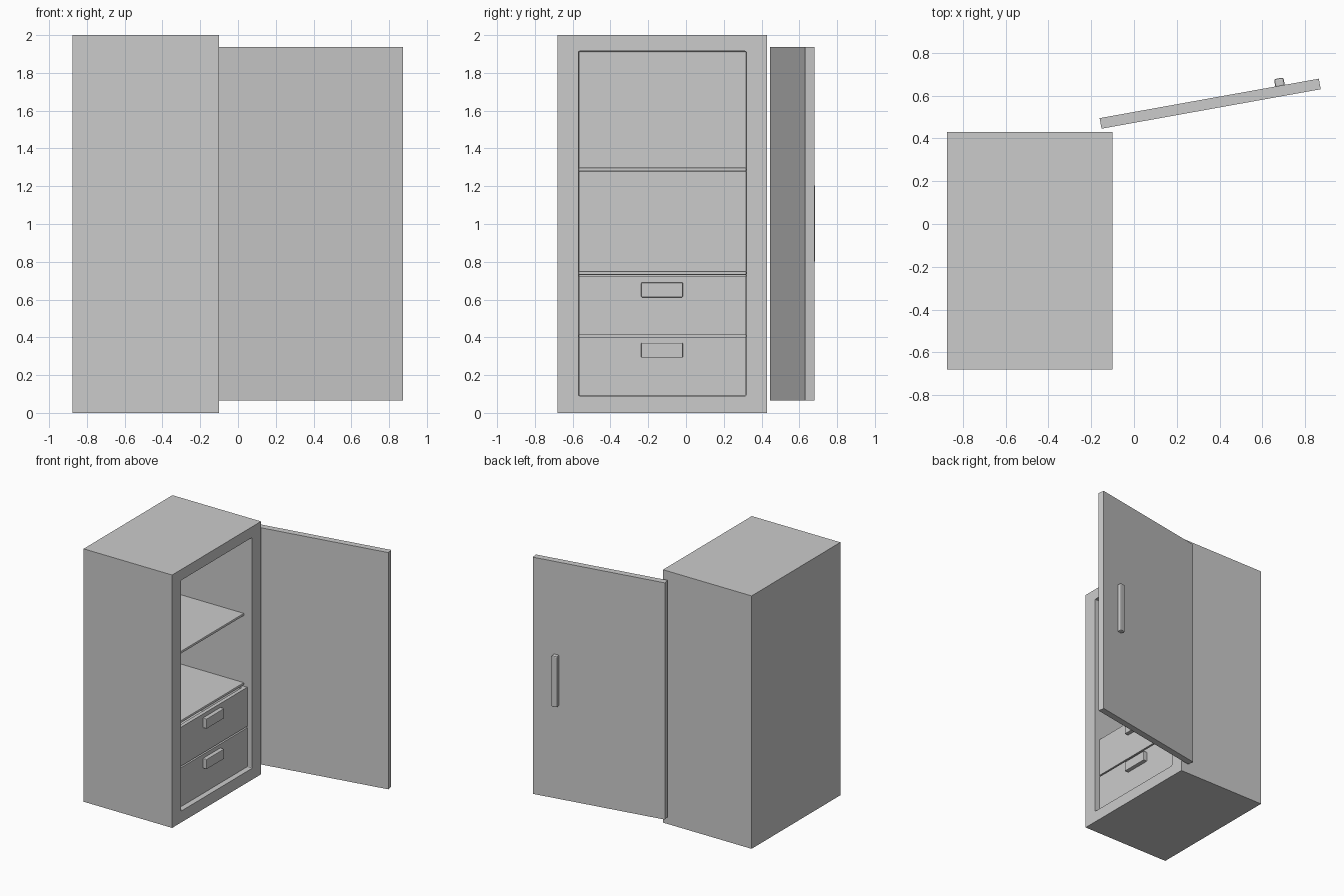
import bpy, math
from mathutils import Vector, Matrix

if "Cube" in bpy.data.objects:
    bpy.data.objects.remove(bpy.data.objects["Cube"])


def box(name, lo, hi, bevel=0.0, matrix=None):
    """Box between two corners, with optional rounded edges."""
    lo, hi = Vector(lo), Vector(hi)
    bpy.ops.mesh.primitive_cube_add(size=1)
    ob = bpy.context.object
    ob.name = name
    ob.data.transform(Matrix.Translation((lo + hi) / 2) @ Matrix.Diagonal((*(hi - lo), 1)))
    if matrix:
        ob.matrix_world = matrix
    if bevel:
        mod = ob.modifiers.new("Bevel", 'BEVEL')
        mod.width = bevel
        mod.segments = 2
    return ob


def cut(target, cutter):
    """Subtract the cutter and remove it."""
    mod = target.modifiers.new("Cut", 'BOOLEAN')
    mod.operation = 'DIFFERENCE'
    mod.solver = 'EXACT'
    mod.object = cutter
    cutter.hide_render = True
    bpy.context.view_layer.objects.active = target
    bpy.ops.object.modifier_apply(modifier=mod.name)
    bpy.data.objects.remove(cutter)


# Cabinet shell, open on the +x side
cabinet = box("cabinet_body", (-0.875, -0.68, 0), (-0.10, 0.43, 2))
cut(cabinet, box("cavity_cutter", (-0.79, -0.57, 0.09), (0.1, 0.32, 1.915), 0.008))

# Shelves
for i, z in enumerate((0.73, 1.278)):
    box(f"shelf_{i + 1}", (-0.795, -0.569, z), (-0.17, 0.319, z + 0.02), 0.005)

# Drawers: open-topped boxes with a pull on the front
for i, z in enumerate((0.093, 0.413)):
    drawer = box(f"drawer_{i + 1}", (-0.78, -0.567, z), (-0.14, 0.317, z + 0.308))
    cut(drawer, box("drawer_cutter", (-0.75, -0.54, z + 0.03), (-0.17, 0.29, z + 0.5)))
    box(f"drawer_pull_{i + 1}", (-0.145, -0.237, z + 0.199), (-0.108, -0.017, z + 0.277), 0.004)

# Door swung open about its hinge edge, with a vertical handle outside
swing = Matrix.Translation((-0.152, 0.446, 0)) @ Matrix.Rotation(math.radians(10.2), 4, 'Z')
box("door", (0, 0, 0.065), (1.042, 0.05, 1.937), 0, swing)
box("door_handle", (0.835, 0.045, 0.80), (0.88, 0.085, 1.205), 0.008, swing)
